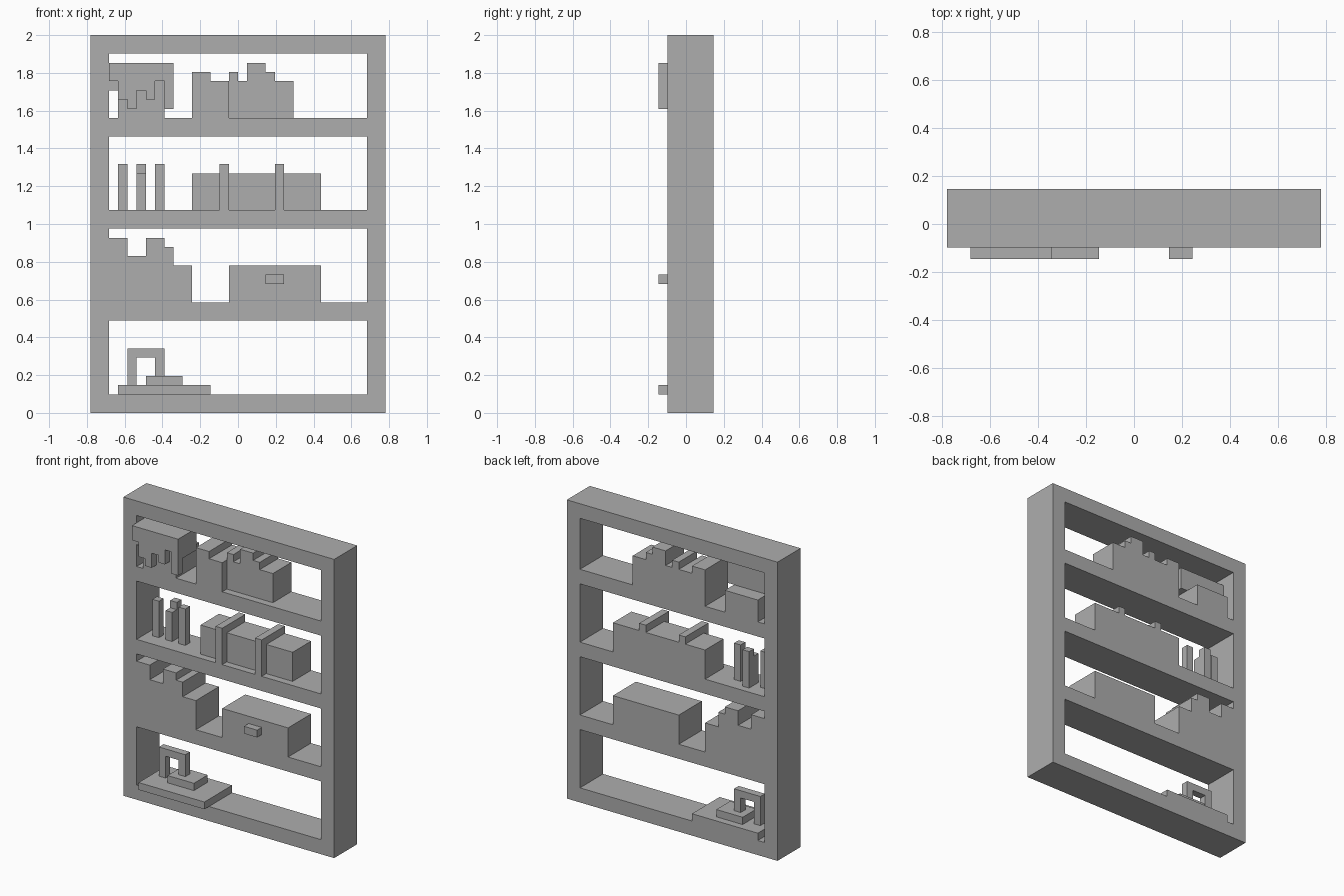
import bpy
import bmesh
from mathutils import Vector

cube = bpy.data.objects.get("Cube")
if cube:
    bpy.data.objects.remove(cube, do_unlink=True)

# One block unit; the shelf is 32 x 6 x 41 units
U = 2 / 41

grey = bpy.data.materials.new("plain_grey")
grey.use_nodes = True
colour = (0.42, 0.42, 0.42, 1)
grey.diffuse_color = colour
grey.node_tree.nodes["Principled BSDF"].inputs["Base Color"].default_value = colour


def point(x, y, z):
    return Vector(((x - 16) * U, (y - 3) * U, z * U))


def extruded(name, outlines, front, back):
    """Extrude outlines drawn in x and z from the front depth to the back depth."""
    bm = bmesh.new()
    for outline in outlines:
        bm.faces.new([bm.verts.new(point(x, front, z)) for x, z in outline])
    bmesh.ops.remove_doubles(bm, verts=bm.verts, dist=U / 100)
    new = bmesh.ops.extrude_face_region(bm, geom=bm.faces[:], use_keep_orig=True)["geom"]
    moved = [v for v in new if isinstance(v, bmesh.types.BMVert)]
    bmesh.ops.translate(bm, verts=moved, vec=(0, (back - front) * U, 0))
    bmesh.ops.recalc_face_normals(bm, faces=bm.faces)
    mesh = bpy.data.meshes.new(name)
    bm.to_mesh(mesh)
    bm.free()
    mesh.materials.append(grey)
    obj = bpy.data.objects.new(name, mesh)
    bpy.context.collection.objects.link(obj)
    return obj


def rect(x0, x1, z0, z1):
    return [(x0, z0), (x1, z0), (x1, z1), (x0, z1)]


def block(name, x, y, z):
    return extruded(name, [rect(*x, *z)], *y)


def stepped(name, x, flat, steps, front, back):
    """Profile with one flat edge and a stepped edge of (width, height) runs."""
    outline = [(x, flat)]
    for width, height in steps:
        outline += [(x, height), (x + width, height)]
        x += width
    outline.append((x, flat))
    return extruded(name, [outline], front, back)


# Frame with four openings
columns = [0, 2, 30, 32]
rows = [0, 2, 10, 12, 20, 22, 30, 32, 39, 41]
cells = [rect(columns[i], columns[i + 1], rows[j], rows[j + 1])
         for i in range(3) for j in range(9) if not (i == 1 and j % 2)]
extruded("shelf_frame", cells, 1, 6)

# Bottom shelf: tray, small plate and arch
block("tray", (3, 13), (0, 6), (2, 3))
block("small_plate", (6, 10), (2, 5), (3, 4))
extruded("arch", [[(4, 3), (5, 3), (5, 6), (7, 6), (7, 3), (8, 3), (8, 7), (4, 7)]], 3, 4)

# Second shelf: row of books and chest
stepped("book_row", 2, 12, [(2, 19), (2, 17), (2, 19), (1, 18), (2, 16)], 1, 6)
block("chest", (15, 25), (1, 6), (12, 16))
block("chest_latch", (19, 21), (0, 1), (14, 15))

# Third shelf: candles and banded trunk
for i, (x, y, top) in enumerate([(3, 3, 27), (5, 3, 26), (5, 4, 27), (7, 3, 27)]):
    block(f"candle_{i + 1}", (x, x + 1), (y, y + 1), (22, top))
block("trunk", (11, 25), (2, 6), (22, 26))
for side, x in (("right", 14), ("left", 20)):
    block(f"trunk_band_{side}", (x, x + 1), (1, 6), (22, 27))

# Top shelf: draped box and uneven books
block("draped_box", (3, 8), (1, 6), (32, 35))
block("cloth_top", (2, 9), (1, 4), (35, 38))
stepped("cloth_fringe", 2, 38,
        [(1, 36), (1, 34), (1, 33), (1, 35), (1, 34), (1, 36), (1, 33)], 0, 1)
stepped("tall_books", 11, 32, [(2, 37), (2, 36)], 1, 6)
stepped("short_books", 15, 32, [(1, 37), (1, 36), (2, 38), (1, 37), (2, 36)], 2, 6)
